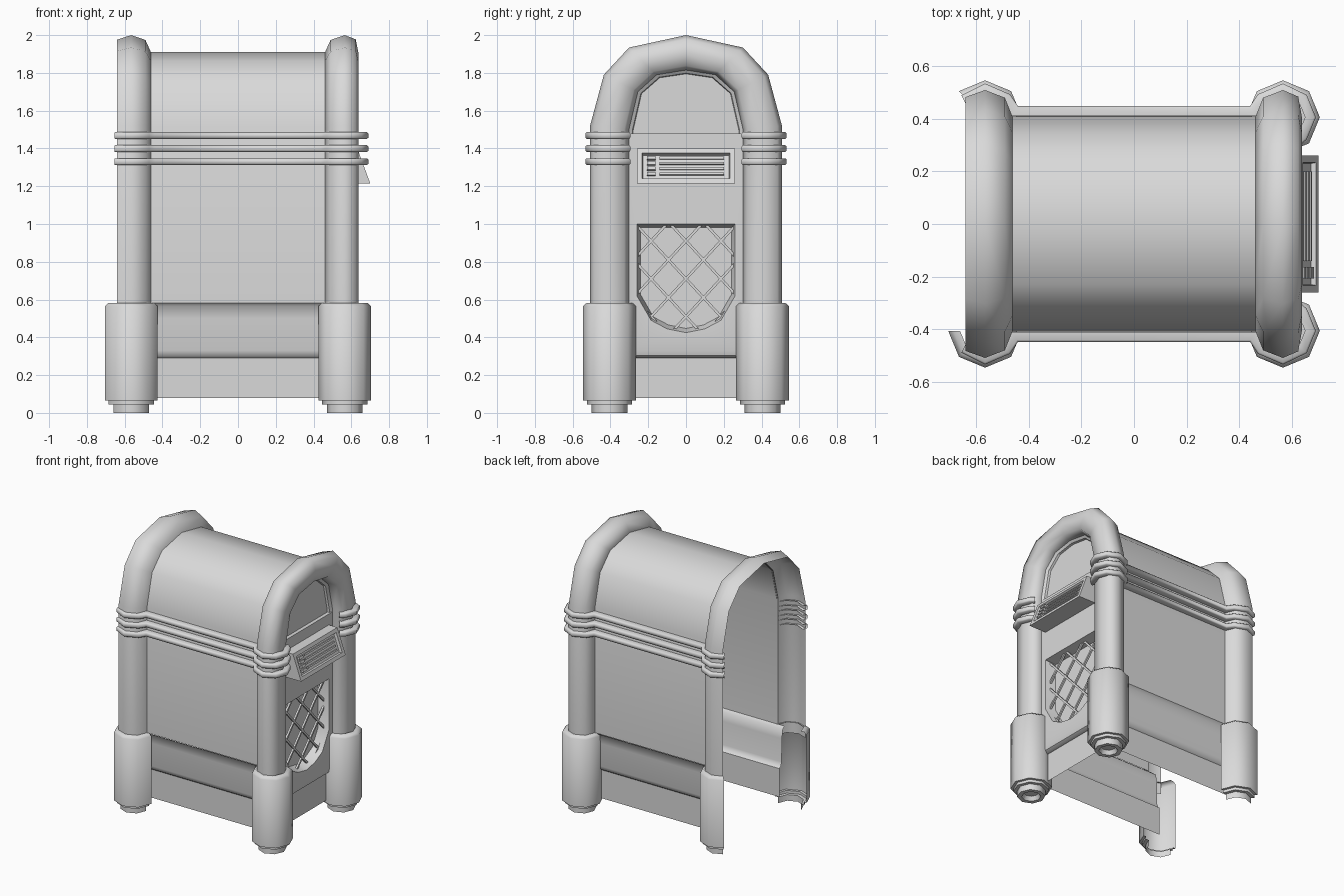
import bpy, bmesh
from math import sin, cos, pi, radians, atan2
from mathutils import Vector, Matrix

cube = bpy.data.objects.get("Cube")
if cube:
    bpy.data.objects.remove(cube)

grey = bpy.data.materials.new("plain_grey")
grey.use_nodes = True
GREY = (0.7, 0.7, 0.7, 1)
grey.diffuse_color = GREY
grey.node_tree.nodes["Principled BSDF"].inputs["Base Color"].default_value = GREY


def finish(name, bm, angle=50):
    bmesh.ops.remove_doubles(bm, verts=bm.verts, dist=0.0005)
    bmesh.ops.recalc_face_normals(bm, faces=bm.faces)
    mesh = bpy.data.meshes.new(name)
    bm.to_mesh(mesh)
    bm.free()
    mesh.materials.append(grey)
    ob = bpy.data.objects.new(name, mesh)
    bpy.context.collection.objects.link(ob)
    bpy.ops.object.select_all(action='DESELECT')
    ob.select_set(True)
    bpy.context.view_layer.objects.active = ob
    bpy.ops.object.shade_smooth_by_angle(angle=radians(angle))


def add_loft(bm, rows, closed=False):
    grid = [[bm.verts.new(p) for p in row] for row in rows]
    n = len(rows[0])
    for a, b in zip(grid, grid[1:]):
        for i in range(n if closed else n - 1):
            j = (i + 1) % n
            bm.faces.new((a[i], a[j], b[j], b[i]))
    return grid


def loft(name, rows, closed=False, angle=50):
    bm = bmesh.new()
    add_loft(bm, rows, closed)
    finish(name, bm, angle)


def offset(path, d):
    """Shift a 2D path to its left by d with mitred corners."""
    pts = [Vector(p) for p in path]
    dirs = [(b - a).normalized() for a, b in zip(pts, pts[1:])]
    dirs = [dirs[0]] + dirs + [dirs[-1]]
    out = []
    for p, s, t in zip(pts, dirs, dirs[1:]):
        n = Vector((-s.y - t.y, s.x + t.x)).normalized()
        out.append(p + n * d / n.dot(Vector((-s.y, s.x))))
    return out


def add_box(bm, centre, size, rot):
    bmesh.ops.create_cube(bm, size=1, matrix=Matrix.Translation(centre) @ rot
                          @ Matrix.Diagonal((*size, 1)))


def arch(foot, t):
    """Arch in (y, z) from the -y foot to the +y foot; t runs inner rim 0 to outer rim 1."""
    inner = [(0.302, foot), (0.302, 1.5), (0.255, 1.7), (0.155, 1.79), (0, 1.815)]
    outer = [(0.508, foot), (0.508, 1.52), (0.435, 1.79), (0.302, 1.934), (0, 2.0)]
    half = [Vector(a).lerp(Vector(b), t) for a, b in zip(inner, outer)]
    return [Vector((-p.x, p.y)) for p in half[:-1]] + half[::-1]


# Arched pillars: a full tube in front, an open half shell at the rear
def sweep(name, section, closed):
    lines = [[(x, p.x, p.y) for p in arch(0.5, t)] for x, t in section]
    loft(name, list(zip(*lines)), closed, 75)


outer = [(0.46, 0.5), (0.49, 0.86), (0.565, 1), (0.623, 0.88)]
inner = [(0.637, 0.5), (0.623, 0.12), (0.565, 0), (0.49, 0.14)]
sweep("front_arch", outer + inner, True)
sweep("rear_arch", [(-x, t) for x, t in outer[:3]] + [(-0.64, 0.87)], False)

# Cabinet shell
loft("cabinet_shell", [[(x, p.x, p.y) for p in arch(0.583, 0.51)] for x in (-0.47, 0.47)])

# Skirt set in below the cabinet and rolled under onto the plinth
skirt = [(0.41, 0.583), (0.39, 0.565), (0.38, 0.5), (0.376, 0.33), (0.368, 0.303),
         (0.35, 0.29), (0.35, 0.08)]
for side, word in ((1, "left"), (-1, "right")):
    loft(word + "_skirt", [[(x, side * y, z) for y, z in skirt] for x in (-0.52, 0.52)])

# Feet: octagonal turned shells, the rear ones left open
shell = [(0.095, 0), (0.095, 0.045), (0.12, 0.045), (0.12, 0.065), (0.14, 0.065),
         (0.14, 0.565), (0.12, 0.583), (0.095, 0.583)]
cup = [(0, 0.03), (0.05, 0.03), (0.065, 0)]


def foot(name, x, y, profile, steps, closed):
    side = 1 if y > 0 else -1
    rows = [[(x + r * cos(a * pi / 4), y + side * r * sin(a * pi / 4), z)
             for a in steps] for r, z in profile]
    loft(name, rows, closed)


for side, word, last in ((1, "left", 4), (-1, "right", 5)):
    foot("front_foot_" + word, 0.565, side * 0.405, cup + shell, range(8), True)
    foot("rear_foot_" + word, -0.565, side * 0.405, shell, range(last), False)

# Trim bands around the cabinet and pillars
plan = [(-0.655, 0.488), (-0.565, 0.533), (-0.47, 0.492), (-0.44, 0.447), (0.44, 0.447),
        (0.47, 0.492), (0.565, 0.533), (0.655, 0.49), (0.69, 0.405), (0.655, 0.32),
        (0.625, 0.295)]
bead = [(-0.038, -0.018), (-0.007, -0.018), (0, -0.011), (0, 0.011), (-0.007, 0.018),
        (-0.038, 0.018)]
for side, word in ((1, "left"), (-1, "right")):
    for i in range(3):
        z = 1.33 + i * 0.069
        lines = [[(p.x, side * p.y, z + h) for p in offset(plan, d)] for d, h in bead]
        loft(f"{word}_trim_band_{i + 1}", list(zip(*lines)))

# Front panel with the speaker opening, set back between the pillars
FACE = 0.562
half = [(0.26, 1.0), (0.26, 0.62), (0.185, 0.49), (0.1, 0.445)]
opening = half + [(0, 0.425)] + [(-y, z) for y, z in half[::-1]]
bm = bmesh.new()
edges = []
for ring in ([(0.33, 0.33), (0.33, 1.48), (-0.33, 1.48), (-0.33, 0.33)], opening):
    vs = [bm.verts.new((FACE, y, z)) for y, z in ring]
    edges += [bm.edges.new((a, b)) for a, b in zip(vs, vs[1:] + vs[:1])]
bmesh.ops.triangle_fill(bm, use_beauty=True, edges=edges, normal=(1, 0, 0))
add_loft(bm, [[(FACE - d, y, z) for y in (-0.33, 0.33)] for d, z in
              ((0, 0.33), (0.008, 0.303), (0.03, 0.29), (0.04, 0.29), (0.04, 0.08))])
finish("front_panel", bm, 40)

# Speaker recess
bm = bmesh.new()
rows = [[(x, y * s, 0.74 + (z - 0.74) * s) for y, z in opening]
        for x, s in ((FACE, 1), (FACE - 0.075, 0.93))]
bm.faces.new(add_loft(bm, rows, True)[1])
finish("speaker_recess", bm, 30)


# Speaker lattice: diagonal bars clipped to the convex opening
def clip(p, d):
    lo, hi = -9.0, 9.0
    for a, b in zip(opening, opening[1:] + opening[:1]):
        n = Vector((b[1] - a[1], a[0] - b[0]))
        gap, rate = n.dot(Vector(a) - p), n.dot(d)
        if abs(rate) < 1e-9:
            continue
        inside = n.dot(Vector((0, 0.74)) - Vector(a)) < 0
        if (rate > 0) == inside:
            hi = min(hi, gap / rate)
        else:
            lo = max(lo, gap / rate)
    return lo, hi


bm = bmesh.new()
for lean in (1, -1):
    d = Vector((lean * 0.0925, 0.1)).normalized()
    for k in range(-4, 5):
        p = Vector((k * 0.185, 0.71))
        lo, hi = clip(p, d)
        if hi - lo > 0.03:
            c = p + d * (lo + hi) / 2
            add_box(bm, (FACE - 0.04, c.x, c.y), (0.014, hi - lo, 0.014),
                    Matrix.Rotation(atan2(d.y, d.x), 4, 'X'))
finish("speaker_lattice", bm, 30)

# Recessed window under the arch
bm = bmesh.new()
rows = [[(x, p.x, max(p.y, 1.48)) for p in arch(1.48, t)]
        for x, t in ((FACE, 0.01), (0.55, -0.09), (0.535, -0.11))]
bm.faces.new(add_loft(bm, rows)[-1])
add_loft(bm, [[(x, y, 1.48) for y in (-0.3, 0.3)] for x in (FACE, 0.535)])
finish("arch_window", bm, 30)

# Sloping selector console with a sunken centre
bm = bmesh.new()
wedge = [(0.55, 1.4), (0.632, 1.4), (0.7, 1.215), (0.55, 1.215)]
ends = add_loft(bm, [[(x, y, z) for x, z in wedge] for y in (-0.26, 0.26)], True)
for end in ends:
    bm.faces.new(end)
bmesh.ops.recalc_face_normals(bm, faces=bm.faces)
slope = [f for f in bm.faces if f.normal.x > 0.5]
bmesh.ops.inset_region(bm, faces=slope, thickness=0.038)
bmesh.ops.inset_region(bm, faces=slope, thickness=0.006, depth=-0.02)
finish("selector_console", bm, 30)

# Selector strips and keys lying in the console
bm = bmesh.new()
tilt = Matrix.Rotation(-atan2(0.068, 0.185), 4, 'Y')
for i in range(4):
    z = 1.265 + i * 0.028
    x = 0.7 - (z - 1.215) * 0.068 / 0.185 - 0.014
    add_box(bm, (x, 0.03, z), (0.012, 0.34, 0.012), tilt)
    add_box(bm, (x + 0.004, -0.185, z), (0.018, 0.045, 0.018), tilt)
finish("selector_strips", bm, 30)
